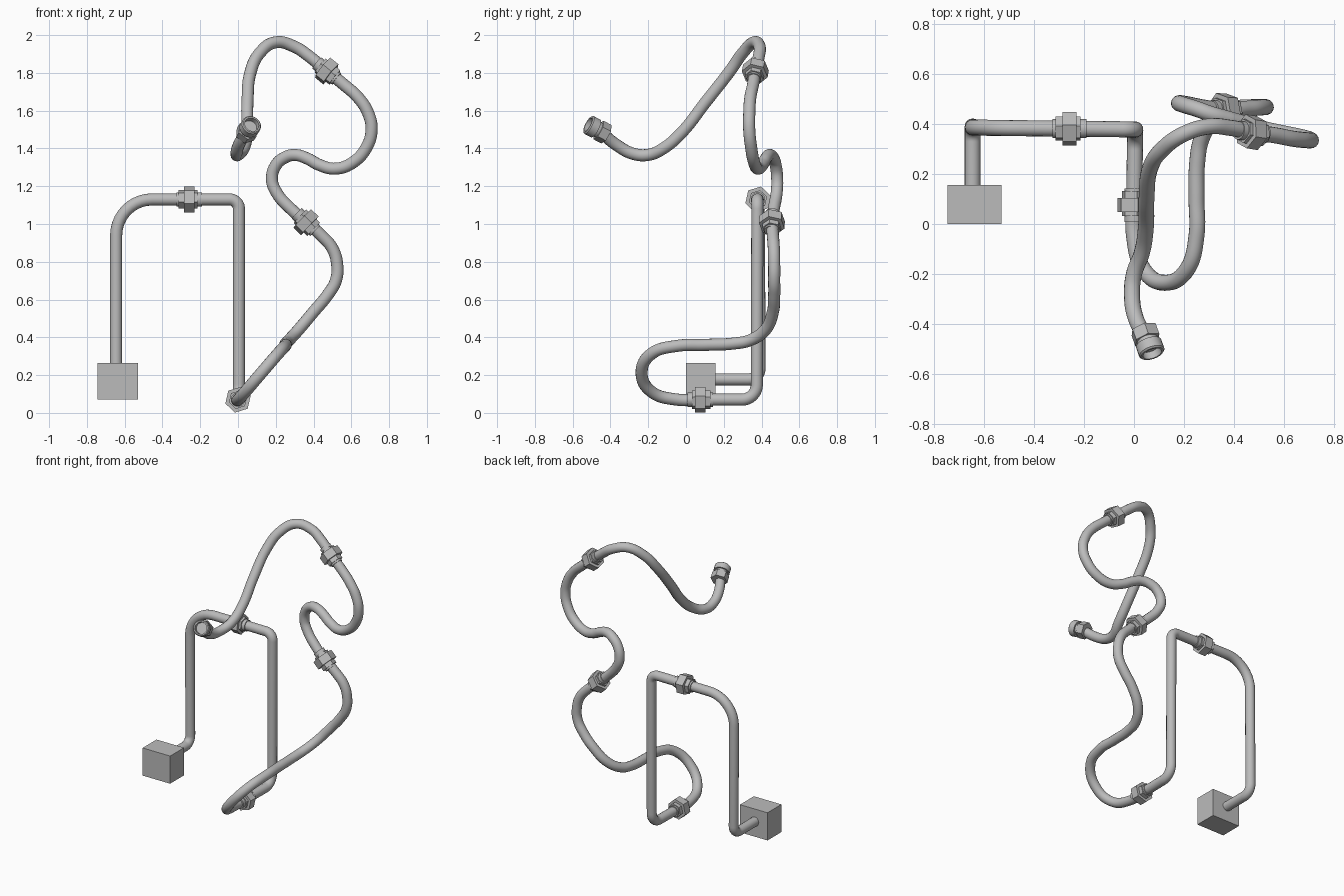
import bpy
import bmesh
import math
from mathutils import Vector

cube = bpy.data.objects.get("Cube")
if cube:
    bpy.data.objects.remove(cube, do_unlink=True)

steel = bpy.data.materials.new("grey_steel")
steel.use_nodes = True
GREY = (0.5, 0.5, 0.5, 1)
steel.diffuse_color = GREY
steel.node_tree.nodes["Principled BSDF"].inputs["Base Color"].default_value = GREY

PIPE_R = 0.032


def finish(obj):
    """Give the part its material and smooth shading with sharp edges kept."""
    obj.data.materials.clear()
    obj.data.materials.append(steel)
    bpy.ops.object.select_all(action='DESELECT')
    obj.select_set(True)
    bpy.context.view_layer.objects.active = obj
    bpy.ops.object.shade_smooth_by_angle(angle=math.radians(35))
    return obj


def tube(name, points, handle, resolution):
    """Round pipe swept along a path."""
    curve = bpy.data.curves.new(name + "_path", 'CURVE')
    curve.dimensions = '3D'
    curve.bevel_depth = PIPE_R
    curve.bevel_resolution = 6
    curve.use_fill_caps = True
    curve.resolution_u = resolution
    spline = curve.splines.new('BEZIER')
    spline.bezier_points.add(len(points) - 1)
    for bp, p in zip(spline.bezier_points, points):
        bp.co = p
        bp.handle_left_type = bp.handle_right_type = handle
    path = bpy.data.objects.new(name + "_path", curve)
    bpy.context.collection.objects.link(path)
    bpy.context.view_layer.update()
    mesh = bpy.data.meshes.new_from_object(
        path.evaluated_get(bpy.context.evaluated_depsgraph_get()))
    bpy.data.objects.remove(path, do_unlink=True)
    obj = bpy.data.objects.new(name, mesh)
    bpy.context.collection.objects.link(obj)
    return finish(obj)


def rounded(corners, radii, steps=10):
    """Replace each inner corner of a path with a circular bend."""
    pts = [Vector(c) for c in corners]
    out = [pts[0]]
    for a, b, c, r in zip(pts, pts[1:], pts[2:], radii):
        u, v = (a - b).normalized(), (c - b).normalized()
        half = u.angle(v) / 2
        centre = b + (u + v).normalized() * (r / math.sin(half))
        start = b + u * (r / math.tan(half)) - centre
        end = b + v * (r / math.tan(half)) - centre
        sweep = start.angle(end)
        for i in range(steps + 1):
            t = i / steps
            out.append(centre + (start * math.sin((1 - t) * sweep)
                                 + end * math.sin(t * sweep)) / math.sin(sweep))
    return out + [pts[-1]]


def turned(bm, profile, sides, spin=0.0):
    """Solid of revolution about z from (height, radius) pairs."""
    rings = []
    for h, r in profile:
        rings.append([bm.verts.new((r * math.cos(a), r * math.sin(a), h))
                      for a in (spin + math.tau * i / sides for i in range(sides))])
    for lo, hi in zip(rings, rings[1:]):
        for i in range(sides):
            j = (i + 1) % sides
            bm.faces.new((lo[i], lo[j], hi[j], hi[i]))
    bm.faces.new(rings[0][::-1])
    bm.faces.new(rings[-1])


def fitting(name, place, axis, parts):
    bm = bmesh.new()
    for profile, sides in parts:
        turned(bm, profile, sides, 0.3)
    mesh = bpy.data.meshes.new(name)
    bm.to_mesh(mesh)
    bm.free()
    obj = bpy.data.objects.new(name, mesh)
    obj.location = place
    obj.rotation_euler = Vector(axis).to_track_quat('Z', 'Y').to_euler()
    bpy.context.collection.objects.link(obj)
    return finish(obj)


# Wall block
bpy.ops.mesh.primitive_cube_add(size=1, location=(-0.6375, 0.0775, 0.1675))
block = bpy.context.object
block.name = "mounting_block"
block.scale = (0.215, 0.155, 0.195)
finish(block)

# Rigid pipe with tight bends
rigid = rounded([(-0.645, 0.1, 0.177), (-0.645, 0.39, 0.177),
                 (-0.645, 0.385, 1.13), (0.005, 0.378, 1.13),
                 (0.005, 0.375, 0.07), (0, 0.075, 0.07)],
                [0.06, 0.19, 0.05, 0.08])
tube("rigid_pipe", rigid, 'VECTOR', 1)

# Flexible pipe, in three lengths between the couplings
low = [(0, 0.075, 0.07), (0, -0.045, 0.07), (0.037, -0.18, 0.11),
       (0.125, -0.235, 0.213), (0.213, -0.18, 0.315), (0.25, -0.045, 0.355),
       (0.25, 0.1, 0.36), (0.253, 0.25, 0.367), (0.27, 0.34, 0.385),
       (0.32, 0.42, 0.44), (0.4, 0.46, 0.535), (0.475, 0.467, 0.625),
       (0.518, 0.467, 0.7), (0.525, 0.467, 0.785), (0.5, 0.465, 0.87),
       (0.44, 0.46, 0.94)]
middle = [(0.36, 0.455, 1.01), (0.28, 0.465, 1.08), (0.205, 0.48, 1.165),
          (0.18, 0.483, 1.235), (0.2, 0.475, 1.31), (0.25, 0.46, 1.353),
          (0.306, 0.44, 1.365), (0.37, 0.422, 1.345), (0.43, 0.405, 1.313),
          (0.517, 0.38, 1.293), (0.61, 0.36, 1.327), (0.68, 0.345, 1.405),
          (0.707, 0.335, 1.497), (0.69, 0.335, 1.585), (0.64, 0.34, 1.665),
          (0.56, 0.355, 1.738)]
high = [(0.47, 0.367, 1.81), (0.38, 0.385, 1.885), (0.3, 0.39, 1.938),
        (0.2, 0.36, 1.962), (0.115, 0.3, 1.905), (0.067, 0.23, 1.806),
        (0.05, 0.1, 1.64), (0.047, -0.02, 1.487), (0.03, -0.12, 1.4),
        (0, -0.2, 1.366), (-0.008, -0.28, 1.372), (0.005, -0.37, 1.42),
        (0.05, -0.46, 1.495)]
tube("flexible_pipe", low + middle + high, 'AUTO', 8)


# Threaded couplings: wide hex nut, narrower hex shoulders, round collars
def plain(length, radius, shift=0.0):
    return [(shift - length / 2, radius), (shift + length / 2, radius)]


union = [(plain(0.056, 0.07), 6), (plain(0.1, 0.05, -0.006), 6),
         (plain(0.135, 0.038), 24)]
couplings = [("top_coupling", (-0.258, 0.381, 1.13), (1, 0, 0)),
             ("floor_coupling", (0, 0.075, 0.07), (0, -1, 0)),
             ("middle_coupling", (0.36, 0.455, 1.01), (-0.72, 0.03, 0.69)),
             ("high_coupling", (0.47, 0.367, 1.81), (-0.77, 0.12, 0.62))]
for name, place, axis in couplings:
    fitting(name, place, axis, union)

# Open end fitting: hex nut, neck and hollow rim
rim = [(-0.005, 0.043), (0.012, 0.043), (0.012, 0.053), (0.054, 0.053),
       (0.06, 0.047), (0.06, 0.039), (0.03, 0.037)]
fitting("end_fitting", (0.055, -0.468, 1.5), (0.3, -0.84, 0.45),
        [(plain(0.05, 0.056, -0.03), 6), (rim, 24)])
